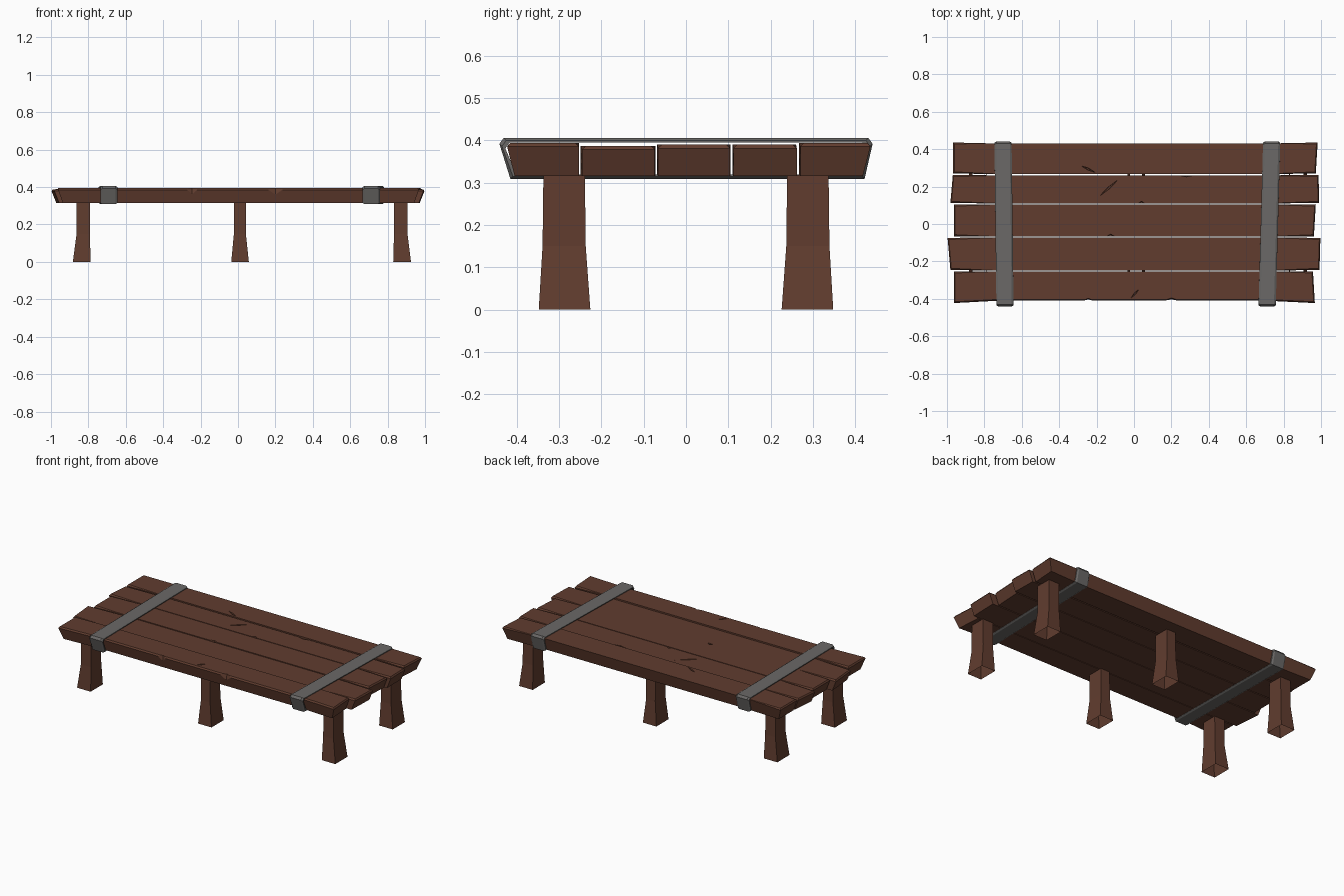
import bpy, bmesh, math
from mathutils import Vector

if "Cube" in bpy.data.objects:
    bpy.data.objects.remove(bpy.data.objects["Cube"])


def material(name, rgb):
    m = bpy.data.materials.new(name)
    m.diffuse_color = (*rgb, 1)
    m.use_nodes = True
    m.node_tree.nodes["Principled BSDF"].inputs["Base Color"].default_value = m.diffuse_color
    return m


WOOD = material("dark brown wood", (0.119, 0.046, 0.028))
IRON = material("grey iron", (0.145, 0.140, 0.135))


def finish(name, bm, mat):
    bmesh.ops.recalc_face_normals(bm, faces=bm.faces[:])
    me = bpy.data.meshes.new(name)
    bm.to_mesh(me)
    bm.free()
    me.materials.append(mat)
    ob = bpy.data.objects.new(name, me)
    bpy.context.collection.objects.link(ob)
    return ob


def loft(bm, rings, cap=False, closed=False):
    """Skin a list of equal-length point rings."""
    vs = [[bm.verts.new(p) for p in r] for r in rings]
    n = len(rings[0])
    pairs = list(zip(vs, vs[1:]))
    if closed:
        pairs.append((vs[-1], vs[0]))
    for a, b in pairs:
        for i in range(n):
            j = (i + 1) % n
            bm.faces.new((a[i], a[j], b[j], b[i]))
    if cap:
        bm.faces.new(vs[0])
        bm.faces.new(vs[-1])
    return vs


BOTTOM = 0.316


def plank(name, left, right, y_end, y_mid, top, slope_lo, slope_hi):
    """left/right: end x at the (low-y, high-y) edge; slopes: bottom inset."""
    bm = bmesh.new()
    rings = []
    stations = [(left, y_end, 0.028), ((-0.72, -0.72), y_mid, 0),
                ((0.7, 0.7), y_mid, 0), (right, y_end, -0.028)]
    for (xa, xb), (lo, hi), dx in stations:
        rings.append([(xa, lo, top), (xb, hi, top),
                      (xb + dx, hi - slope_hi, BOTTOM),
                      (xa + dx, lo + slope_lo, BOTTOM)])
    vs = loft(bm, rings, cap=True)
    # worn chamfer around the rim of the top face
    rim = []
    for a, b in zip(vs, vs[1:]):
        rim += [bm.edges.get((a[0], b[0])), bm.edges.get((a[1], b[1]))]
    rim += [bm.edges.get((r[0], r[1])) for r in (vs[0], vs[-1])]
    bmesh.ops.bevel(bm, geom=rim, offset=0.009, segments=1, affect='EDGES')
    return finish(name, bm, WOOD)


# Table top: five planks from front to back
planks = [
    plank("plank_1", (-0.965, -0.965), (0.97, 0.96), (-0.425, -0.253),
          (-0.412, -0.253), 0.394, 0.02, 0),
    plank("plank_2", (-0.985, -1.0), (0.995, 1.0), (-0.246, -0.074),
          (-0.249, -0.072), 0.387, 0, 0),
    plank("plank_3", (-0.965, -0.965), (0.965, 0.975), (-0.066, 0.104),
          (-0.068, 0.105), 0.39, 0, 0),
    plank("plank_4", (-0.985, -0.972), (0.993, 0.99), (0.112, 0.262),
          (0.11, 0.26), 0.39, 0, 0),
    plank("plank_5", (-0.97, -0.97), (0.975, 0.985), (0.27, 0.438),
          (0.267, 0.43), 0.394, 0, 0.02),
]


# Cracks and chips: narrow wedges cut into the planks
def crack(idx, p, q, width, depth=0.03):
    p, q = Vector((*p, 0)), Vector((*q, 0))
    mid, d = (p + q) / 2, (q - p).normalized()
    side = Vector((-d.y, d.x, 0)) * width / 2
    outline = [p, mid - side, q, mid + side]
    bm = bmesh.new()
    loft(bm, [[mid + (v - mid) * s + Vector((0, 0, z)) for v in outline]
              for s, z in ((1.1, 0.41), (0.6, 0.394 - depth))], cap=True)
    cutter = finish("crack_cutter", bm, WOOD)
    cutter.hide_render = True
    cutter.display_type = 'WIRE'
    cutter.hide_set(True)
    mod = planks[idx].modifiers.new("crack", 'BOOLEAN')
    mod.operation = 'DIFFERENCE'
    mod.solver = 'EXACT'
    mod.object = cutter


crack(0, (-0.29, -0.414), (-0.2, -0.414), 0.036)
crack(0, (0.14, -0.414), (0.26, -0.414), 0.04)
crack(0, (-0.02, -0.4), (0.03, -0.345), 0.012, 0.015)
crack(2, (-0.15, -0.066), (-0.1, -0.066), 0.03, 0.02)
crack(3, (-0.2, 0.135), (-0.07, 0.25), 0.015, 0.015)
crack(3, (0.22, 0.262), (0.34, 0.262), 0.024, 0.02)
crack(3, (0.02, 0.11), (0.06, 0.11), 0.03, 0.02)
crack(4, (-0.29, 0.315), (-0.2, 0.272), 0.013, 0.015)


# Iron straps wrapped around the top, edges chamfered
def strap(name, x, shear, width):
    outer = [(-0.441, 0.392), (-0.431, 0.406), (0.431, 0.406),
             (0.441, 0.392), (0.422, 0.309), (-0.415, 0.309)]

    def ring(dx, inset):
        cz = 0.3575
        pts = []
        for y, z in outer:
            yy = y - math.copysign(inset, y)
            zz = z - math.copysign(min(inset, 0.011), z - cz)
            pts.append((x + dx + shear * y, yy, zz))
        return pts

    h = width / 2
    bm = bmesh.new()
    loft(bm, [ring(-h, 0.014), ring(-h, 0.006), ring(-h + 0.01, 0),
              ring(h - 0.01, 0), ring(h, 0.006), ring(h, 0.014)], closed=True)
    finish(name, bm, IRON)


strap("left_strap", -0.695, -0.012, 0.092)
strap("right_strap", 0.724, 0.027, 0.092)


# Six hollow legs: straight upper half, flared foot
def leg(name, top_x, foot_x, side):
    bm = bmesh.new()
    rings = []
    for (xa, xb), (ya, yb), z in ((foot_x, (0.226, 0.348), 0),
                                  (top_x, (0.237, 0.339), 0.15),
                                  (top_x, (0.239, 0.337), 0.318)):
        rings.append([(xa, side * ya, z), (xb, side * ya, z),
                      (xb, side * yb, z), (xa, side * yb, z)])
    loft(bm, rings)
    finish(name, bm, WOOD)


for pos, top_x, foot_x in (("left", (-0.863, -0.792), (-0.883, -0.788)),
                           ("middle", (-0.022, 0.042), (-0.036, 0.058)),
                           ("right", (0.834, 0.906), (0.83, 0.925))):
    leg(f"front_{pos}_leg", top_x, foot_x, -1)
    leg(f"back_{pos}_leg", top_x, foot_x, 1)
